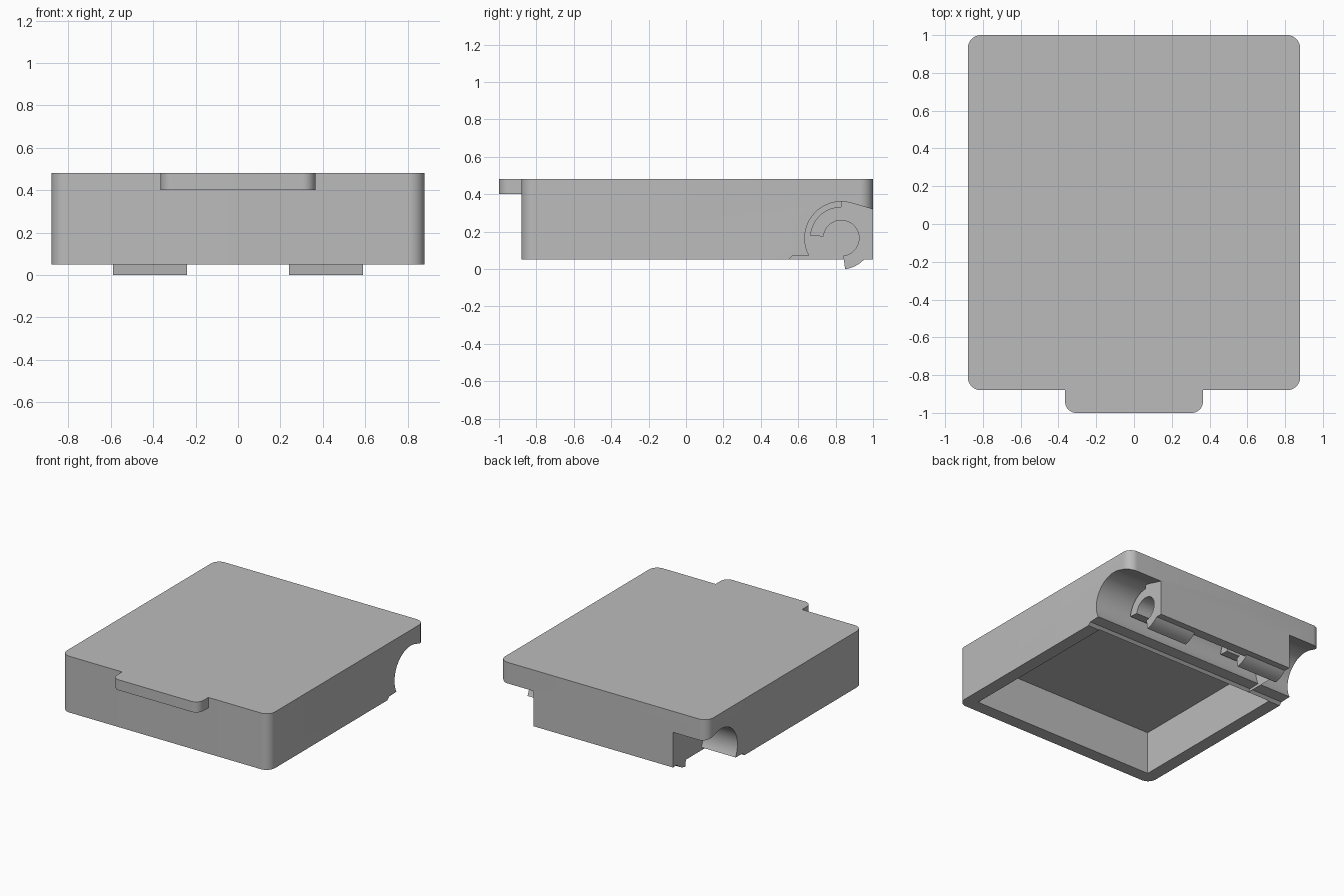
import bpy, bmesh, math
from mathutils import Vector

cube = bpy.data.objects.get("Cube")
if cube:
    bpy.data.objects.remove(cube, do_unlink=True)

grey = bpy.data.materials.new("plain grey")
grey.use_nodes = True
colour = (0.5, 0.5, 0.5, 1)
grey.diffuse_color = colour
grey.node_tree.nodes["Principled BSDF"].inputs["Base Color"].default_value = colour

HY, HZ = 0.83, 0.165          # hinge axis
BORE, PIN, TUNNEL = 0.095, 0.167, 0.195
WALL = 0.1
BOTTOM, TOP = 0.05, 0.48
KNUCKLE_IN, KNUCKLE_OUT = 0.24, 0.59


def arc(cx, cy, r, start, end, steps=24):
    angles = [math.radians(start + (end - start) * i / steps) for i in range(steps + 1)]
    return [(cx + r * math.cos(a), cy + r * math.sin(a)) for a in angles]


def prism(name, points, low, high, axis="Z"):
    """Extrude a closed outline: XY outline along z, or YZ outline along x."""
    bm = bmesh.new()
    place = (lambda p: (p[0], p[1], low)) if axis == "Z" else (lambda p: (low, p[0], p[1]))
    face = bm.faces.new([bm.verts.new(place(p)) for p in points])
    out = bmesh.ops.extrude_face_region(bm, geom=[face])
    move = Vector((0, 0, high - low)) if axis == "Z" else Vector((high - low, 0, 0))
    bmesh.ops.translate(bm, vec=move, verts=[v for v in out["geom"] if isinstance(v, bmesh.types.BMVert)])
    bmesh.ops.recalc_face_normals(bm, faces=bm.faces)
    mesh = bpy.data.meshes.new(name)
    bm.to_mesh(mesh)
    bm.free()
    mesh.materials.append(grey)
    obj = bpy.data.objects.new(name, mesh)
    bpy.context.collection.objects.link(obj)
    return obj


def smooth(obj):
    bpy.ops.object.select_all(action="DESELECT")
    obj.select_set(True)
    bpy.context.view_layer.objects.active = obj
    bpy.ops.object.shade_smooth_by_angle(angle=math.radians(30))


def cut(obj, cutter):
    mod = obj.modifiers.new("cut", "BOOLEAN")
    mod.operation, mod.solver, mod.object = "DIFFERENCE", "EXACT", cutter
    bpy.context.view_layer.objects.active = obj
    bpy.ops.object.modifier_apply(modifier=mod.name)
    bpy.data.objects.remove(cutter, do_unlink=True)


def rect(x0, x1, y0, y1):
    return [(x0, y0), (x1, y0), (x1, y1), (x0, y1)]


# Lid body with rounded vertical corners
R, X, FRONT, BACK = 0.07, 0.88, -0.88, 1.0
outline = []
for cx, cy, a in ((X - R, BACK - R, 0), (R - X, BACK - R, 90),
                  (R - X, FRONT + R, 180), (X - R, FRONT + R, 270)):
    outline += arc(cx, cy, R, a, a + 90, 10)
body = prism("lid_body", outline, BOTTOM, TOP)

# Main cavity, leaving a partition in front of the hinge tunnel
cut(body, prism("cavity_cutter", rect(WALL - X, X - WALL, FRONT + WALL, 0.55), -0.1, TOP - WALL))

# Shared front part of the hinge tunnel, with its low relief step
step = [(0.53, -0.1), (0.548, BOTTOM), (0.57, 0.07)]
front_arc = arc(HY, HZ, TUNNEL, 208, 90)

# Open ends of the tunnel in both side walls
open_end = step + front_arc + arc(HY, HZ, TUNNEL, 85, 74, 3) + [(1.1, 0.29), (1.1, -0.1)]
for a, b in ((-1, -KNUCKLE_OUT), (KNUCKLE_OUT, 1)):
    cut(body, prism("end_cutter", open_end, a, b, "X"))

# Tunnel behind the hooks, and behind the plain back wall between them
bore = arc(HY, HZ, BORE, 90, -83)
hooked = step + front_arc + bore + [(bore[-1][0], -0.1)]
for a, b in ((-KNUCKLE_OUT, -KNUCKLE_IN), (KNUCKLE_IN, KNUCKLE_OUT)):
    cut(body, prism("hook_cutter", hooked, a, b, "X"))
plain = step + front_arc + arc(HY, HZ, BORE, 90, 0) + [(HY + BORE, -0.1)]
cut(body, prism("middle_cutter", plain, -KNUCKLE_IN, KNUCKLE_IN, "X"))
smooth(body)

# Hinge hooks: an upper finger and a lower lip on each side
for side, a, b in (("left", KNUCKLE_IN, KNUCKLE_OUT), ("right", -KNUCKLE_OUT, -KNUCKLE_IN)):
    for part, start, end in (("upper", 90, 175), ("lower", -83, -40)):
        ring = arc(HY, HZ, PIN, start, end) + arc(HY, HZ, BORE, end, start)
        smooth(prism(f"{side}_{part}_hook", ring, a, b, "X"))

# Finger tab on the front edge
TX, TR = 0.365, 0.06
tab = [(TX, FRONT), (-TX, FRONT)] + arc(TR - TX, TR - 1, TR, 180, 270, 10) + arc(TX - TR, TR - 1, TR, 270, 360, 10)
smooth(prism("finger_tab", tab, 0.4, TOP))
